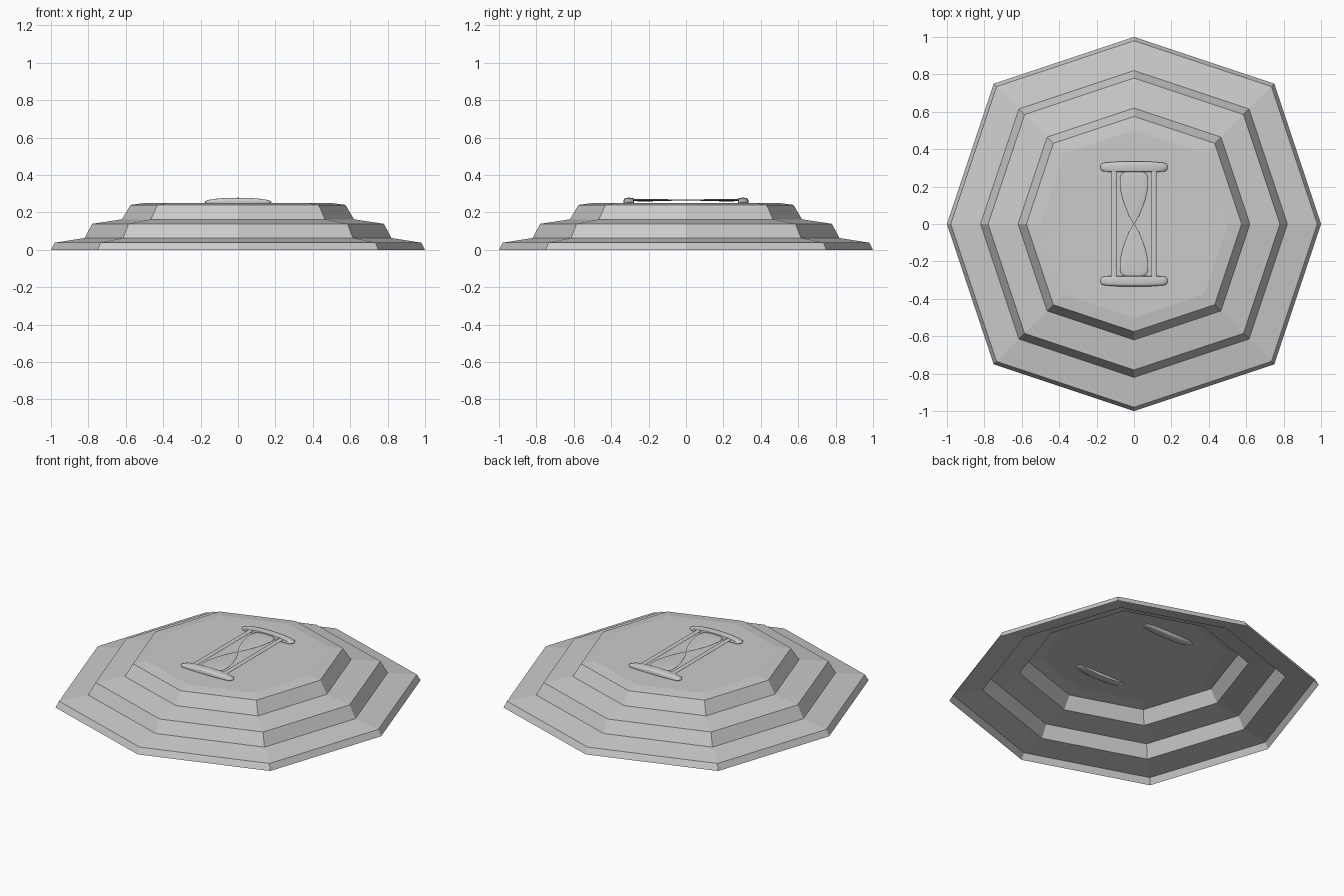
import bpy, bmesh, math

if "Cube" in bpy.data.objects:
    bpy.data.objects.remove(bpy.data.objects["Cube"])


def finish(name, bm, smooth=False):
    bmesh.ops.recalc_face_normals(bm, faces=bm.faces)
    mesh = bpy.data.meshes.new(name)
    bm.to_mesh(mesh)
    bm.free()
    ob = bpy.data.objects.new(name, mesh)
    bpy.context.collection.objects.link(ob)
    if smooth:
        bpy.ops.object.select_all(action='DESELECT')
        ob.select_set(True)
        bpy.context.view_layer.objects.active = ob
        bpy.ops.object.shade_smooth_by_angle(angle=math.radians(40))
    return ob


def bridge(bm, rings):
    for a, b in zip(rings, rings[1:]):
        n = len(a)
        for i in range(n):
            bm.faces.new((a[i], a[(i + 1) % n], b[(i + 1) % n], b[i]))


# Lathe around the y axis, flattened in z
def lathe(name, profile, x=0, z=0.265, flat=0.1, segs=32):
    bm = bmesh.new()
    rings = [[bm.verts.new((x + r * math.cos(2 * math.pi * i / segs), y,
                            z + flat * r * math.sin(2 * math.pi * i / segs)))
              for i in range(segs)] for r, y in profile]
    bridge(bm, rings)
    bm.faces.new(rings[0])
    bm.faces.new(rings[-1])
    return finish(name, bm, True)


# Stepped octagonal shell, open underneath
d = 0.75
octagon = [(1, 0), (d, d), (0, 1), (-d, d), (-1, 0), (-d, -d), (0, -1), (d, -d)]
steps = [(1.0, 0), (0.98, 0.038), (0.82, 0.063), (0.78, 0.139),
         (0.62, 0.163), (0.575, 0.24), (0.5, 0.25)]
bm = bmesh.new()
rings = [[bm.verts.new((r * x, r * y, z)) for x, y in octagon] for r, z in steps]
bridge(bm, rings)
bm.faces.new(rings[-1])
shell = finish("stepped_plate", bm)

# Hourglass ornament: end caps, bulbs and posts
cap = [(0.10, 0.278), (0.16, 0.28), (0.172, 0.285), (0.18, 0.298), (0.18, 0.312),
       (0.172, 0.323), (0.155, 0.328), (0.09, 0.333), (0.05, 0.334)]
bulb = [(0.004, 0.0), (0.012, 0.016), (0.03, 0.05), (0.046, 0.09), (0.06, 0.13),
        (0.07, 0.17), (0.075, 0.205), (0.076, 0.23), (0.073, 0.255),
        (0.064, 0.27), (0.05, 0.278), (0.02, 0.282)]
for side, s in (("upper", 1), ("lower", -1)):
    lathe(side + "_cap", [(r, s * y) for r, y in cap], z=0.255, flat=0.13)
    lathe(side + "_bulb", [(r, s * y) for r, y in bulb], z=0.266, flat=0.09)
for side, s in (("right", 1), ("left", -1)):
    lathe(side + "_post", [(0.015, -0.285), (0.015, 0.285)],
          x=s * 0.105, z=0.266, flat=0.2, segs=16)
